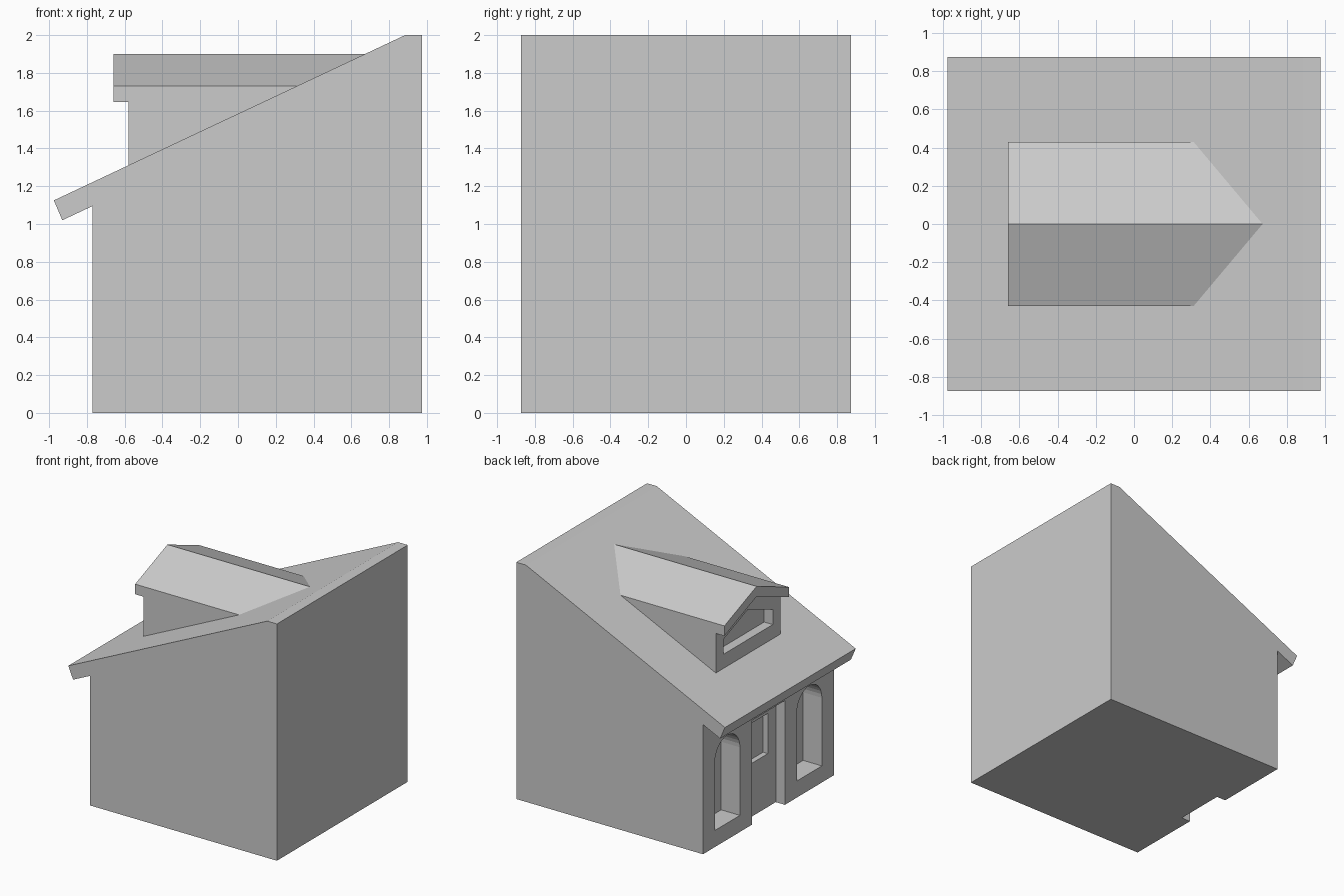
import bpy, bmesh, math
from mathutils import Vector

old = bpy.data.objects.get("Cube")
if old:
    bpy.data.objects.remove(old, do_unlink=True)

grey = bpy.data.materials.new("plain grey")
grey.use_nodes = True
grey.diffuse_color = (0.6, 0.6, 0.6, 1)
grey.node_tree.nodes["Principled BSDF"].inputs["Base Color"].default_value = (0.6, 0.6, 0.6, 1)


def prism(name, points, start, step):
    """Extrude a closed outline of 3D points along a step vector."""
    bm = bmesh.new()
    face = bm.faces.new([bm.verts.new(Vector(p) + Vector(start)) for p in points])
    grown = bmesh.ops.extrude_face_region(bm, geom=[face])["geom"]
    bmesh.ops.translate(bm, vec=step, verts=[g for g in grown if isinstance(g, bmesh.types.BMVert)])
    bmesh.ops.recalc_face_normals(bm, faces=bm.faces)
    mesh = bpy.data.meshes.new(name)
    bm.to_mesh(mesh)
    bm.free()
    mesh.materials.append(grey)
    obj = bpy.data.objects.new(name, mesh)
    bpy.context.collection.objects.link(obj)
    return obj


def along_x(name, yz, x0, x1):
    return prism(name, [(0, y, z) for y, z in yz], (x0, 0, 0), (x1 - x0, 0, 0))


def box_outline(half, z0, z1):
    return [(-half, z0), (half, z0), (half, z1), (-half, z1)]


def arch_outline(centre, radius, z0, spring, steps=16):
    arc = [(centre + radius * math.cos(math.pi * i / steps),
            spring + radius * math.sin(math.pi * i / steps)) for i in range(steps + 1)]
    return [(centre - radius, z0), (centre + radius, z0)] + arc


def cut(target, cutter):
    mod = target.modifiers.new("opening", 'BOOLEAN')
    mod.operation = 'DIFFERENCE'
    mod.solver = 'EXACT'
    mod.object = cutter
    cutter.hide_render = True
    bpy.context.view_layer.objects.active = target
    bpy.ops.object.modifier_apply(modifier=mod.name)
    bpy.data.objects.remove(cutter, do_unlink=True)


# House with single-pitch roof and overhanging eave, facade towards -x
WALL, HALF = -0.77, 0.873
side = [(0.975, 0), (0.975, 2), (0.885, 2), (-0.975, 1.125),
        (-0.93, 1.02), (WALL, 1.095), (WALL, 0)]
house = prism("house_shell", [(x, 0, z) for x, z in side], (0, -HALF, 0), (0, 2 * HALF, 0))

# Door recess, small window inside it, arched windows on both sides
cut(house, along_x("door_cutter", box_outline(0.22, -0.1, 0.88), WALL - 0.05, WALL + 0.085))
cut(house, along_x("door_window_cutter", box_outline(0.115, 0.45, 0.79), WALL + 0.05, WALL + 0.13))
for s in (-1, 1):
    cut(house, along_x("arch_cutter", arch_outline(s * 0.547, 0.167, 0.14, 0.715),
                       WALL - 0.05, WALL + 0.175))

# Dormer body with a gabled opening
D, EAVE, RIDGE, THICK = 0.43, 1.73, 1.9, 0.085
body = along_x("dormer_body", [(-D, 1.15), (D, 1.15), (D, EAVE - THICK),
                               (0, RIDGE - THICK), (-D, EAVE - THICK)], -0.58, 0.45)
cut(body, along_x("dormer_window_cutter", [(-0.33, 1.43), (0.33, 1.43), (0.33, 1.555),
                                           (0, 1.685), (-0.33, 1.555)], -0.65, -0.5))

# Dormer gable roof of constant thickness
along_x("dormer_roof", [(-D, EAVE), (0, RIDGE), (D, EAVE), (D, EAVE - THICK),
                        (0, RIDGE - THICK), (-D, EAVE - THICK)], -0.66, 0.675)
